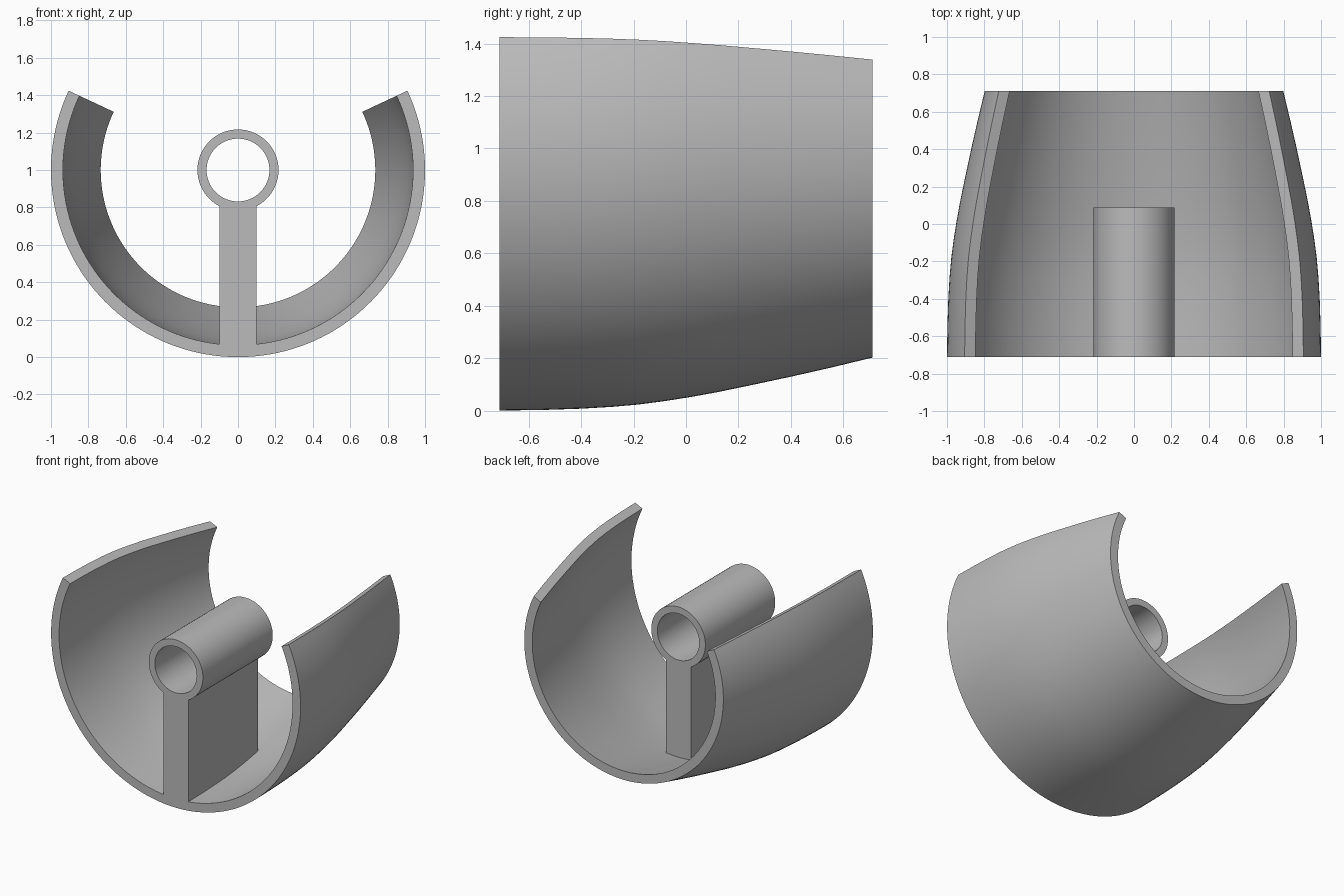
import bpy, bmesh, math

cube = bpy.data.objects.get("Cube")
if cube:
    bpy.data.objects.remove(cube, do_unlink=True)

grey = bpy.data.materials.new("plain grey")
grey.use_nodes = True
COLOUR = (0.5, 0.5, 0.5, 1)
grey.diffuse_color = COLOUR
grey.node_tree.nodes["Principled BSDF"].inputs["Base Color"].default_value = COLOUR

AXIS_Z = 1.0
FRONT, BACK, TUBE_BACK = -0.712, 0.712, 0.088
WALL = 0.064
TUBE_OUT, TUBE_IN = 0.217, 0.168
RIB_HALF = 0.1
# Outer shell radius along the depth: (y, radius)
PROFILE = [(FRONT, 1.0), (-0.55, 0.998), (-0.4, 0.993), (-0.28, 0.986),
           (-0.18, 0.977), (-0.08, 0.964), (0.02, 0.948), (0.12, 0.93),
           (0.25, 0.903), (0.4, 0.871), (0.55, 0.837), (BACK, 0.798)]


def radius_at(y):
    for (y0, r0), (y1, r1) in zip(PROFILE, PROFILE[1:]):
        if y <= y1:
            return r0 + (r1 - r0) * (y - y0) / (y1 - y0)


def loft(name, rings, ends):
    """Skin closed rings; ends is 'cap' for solid ends or 'loop' to join last to first."""
    bm = bmesh.new()
    rows = [[bm.verts.new(p) for p in ring] for ring in rings]
    pairs = list(zip(rows, rows[1:]))
    if ends == "loop":
        pairs.append((rows[-1], rows[0]))
    else:
        bm.faces.new(rows[0])
        bm.faces.new(rows[-1])
    n = len(rows[0])
    for a, b in pairs:
        for i in range(n):
            j = (i + 1) % n
            bm.faces.new((a[i], a[j], b[j], b[i]))
    bmesh.ops.recalc_face_normals(bm, faces=bm.faces)
    mesh = bpy.data.meshes.new(name)
    bm.to_mesh(mesh)
    bm.free()
    mesh.materials.append(grey)
    obj = bpy.data.objects.new(name, mesh)
    bpy.context.collection.objects.link(obj)
    bpy.ops.object.select_all(action="DESELECT")
    obj.select_set(True)
    bpy.context.view_layer.objects.active = obj
    bpy.ops.object.shade_smooth_by_angle(angle=math.radians(30))
    return obj


def spin(section, start, sweep, steps):
    """Copies of a (y, radius) section turned about the horizontal axis."""
    rings = []
    for i in range(steps):
        a = start + sweep * i / (steps - 1)
        rings.append([(r * math.cos(a), y, AXIS_Z + r * math.sin(a)) for y, r in section])
    return rings


# Open tapered shell, with the gap at the top
shell_section = PROFILE + [(y, r - WALL) for y, r in reversed(PROFILE)]
tip = math.radians(25.1)
loft("curved_shell", spin(shell_section, tip, -math.pi - 2 * tip, 97), "cap")

# Central hollow tube
tube_section = [(FRONT, TUBE_OUT), (TUBE_BACK, TUBE_OUT), (TUBE_BACK, TUBE_IN), (FRONT, TUBE_IN)]
turn = math.tau / 64
loft("centre_tube", spin(tube_section, 0, math.tau - turn, 64), "loop")

# Upright rib: its bottom follows the shell and its top follows the tube
xs = [RIB_HALF * (i / 4 - 1) for i in range(9)]
depths = [y for y, r in PROFILE if y < TUBE_BACK] + [TUBE_BACK]
rib_rings = []
for y in depths:
    inner = radius_at(y) - WALL + 0.003
    bottom = [(x, y, AXIS_Z - math.sqrt(inner ** 2 - x ** 2)) for x in xs]
    top = [(x, y, AXIS_Z - math.sqrt((TUBE_OUT - 0.003) ** 2 - x ** 2)) for x in reversed(xs)]
    rib_rings.append(bottom + top)
loft("support_rib", rib_rings, "cap")
